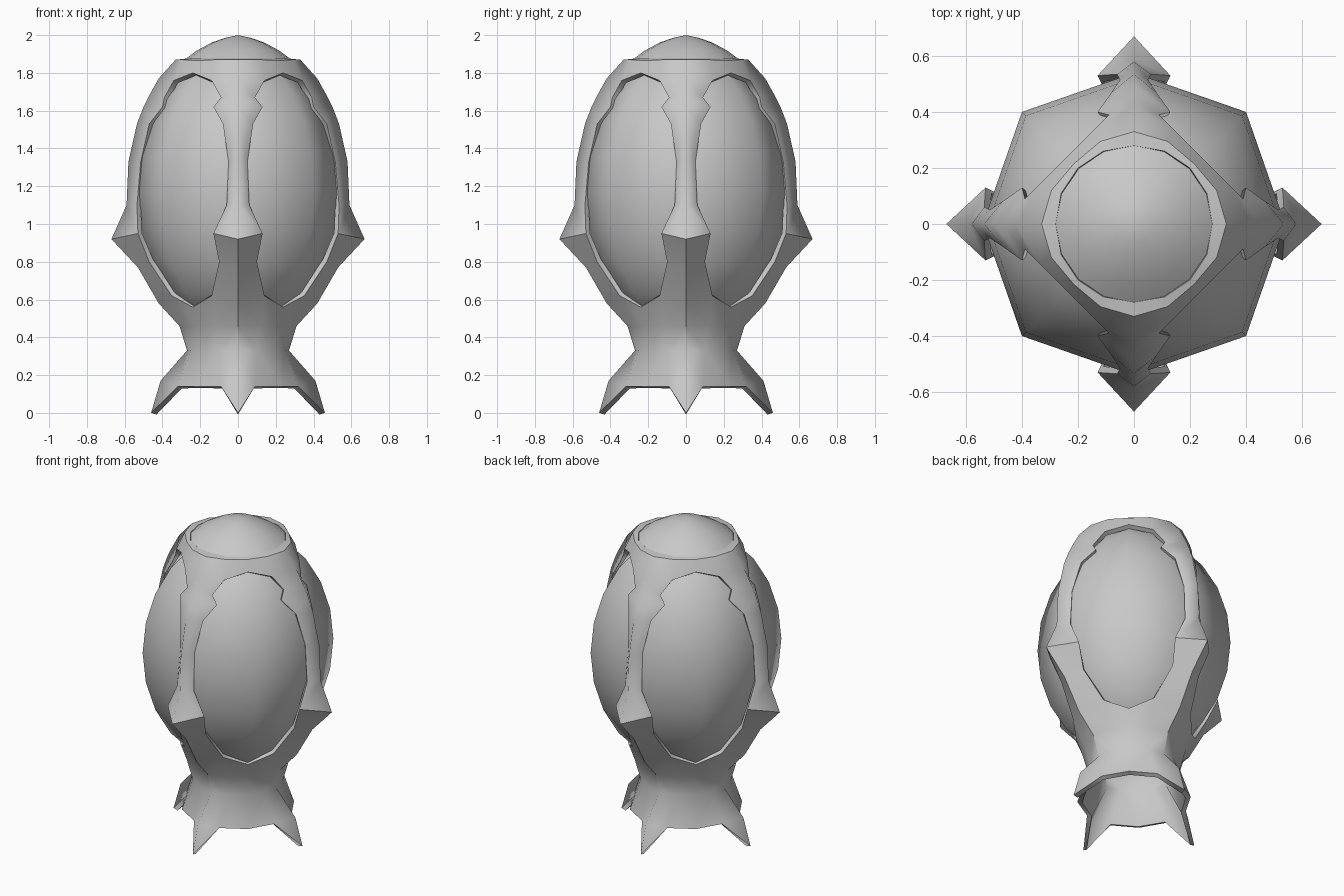
import bpy, bmesh, math
from mathutils import Vector

if "Cube" in bpy.data.objects:
    bpy.data.objects.remove(bpy.data.objects["Cube"])

grey = bpy.data.materials.new("plain grey")
grey.diffuse_color = (0.58, 0.58, 0.58, 1)
grey.use_nodes = True
grey.node_tree.nodes["Principled BSDF"].inputs["Base Color"].default_value = grey.diffuse_color


def make_object(name, bm):
    me = bpy.data.meshes.new(name)
    for f in bm.faces:
        f.smooth = True
    bm.to_mesh(me)
    bm.free()
    me.materials.append(grey)
    ob = bpy.data.objects.new(name, me)
    bpy.context.collection.objects.link(ob)
    return ob


# Frame: one eighth wedge. "a" points run down the rib ridge (radius, z)
ridge = [(.42, 1.77), (.47, 1.68), (.50, 1.62), (.535, 1.53), (.58, 1.33), (.59, 1.1),
         (.67, .92), (.53, .77), (.42, .58), (.31, .46), (.27, .33), (.41, .17), (.46, 0)]
# "e" points run down the window edge (sideways, outward, z)
edge = [(.14, .34, 1.76), (.09, .39, 1.67), (.13, .40, 1.62), (.08, .47, 1.53),
        (.05, .515, 1.33), (.06, .535, 1.1), (.13, .53, .95), (.10, .47, .80), (.14, .35, .62)]
P = {f"a{i}": (0, r, z) for i, (r, z) in enumerate(ridge)}
P.update({f"e{i}": p for i, p in enumerate(edge)})
# top rim, window top and bottom, waist and skirt
P.update(c0=(0, .28, 1.875), c1=(.11, .26, 1.875), c2=(.2, .2, 1.875),
         t0=(0, .33, 1.87), t1=(.12, .295, 1.87), t2=(.215, .215, 1.865),
         dt=(.24, .24, 1.80), db=(.24, .24, .56),
         m9=(.12, .28, .46), d9=(.215, .215, .46), m10=(.10, .25, .33), d10=(.19, .19, .33),
         m11=(.09, .32, .14), d11=(.235, .235, .14))
faces = ["c0 c1 t1 t0", "c1 c2 t2 t1", "t0 t1 e0 a0", "t1 t2 dt e0",
         "a8 e8 m9 a9", "e8 db d9 m9", "a9 m9 m10 a10", "m9 d9 d10 m10",
         "a10 m10 m11 a11", "m10 d10 d11 m11", "a11 m11 a12"]
faces += [f"a{i} e{i} e{i+1} a{i+1}" for i in range(8)]

bm = bmesh.new()
for sx in (1, -1):
    for sy in (1, -1):
        for swap in (False, True):
            for f in faces:
                vs = []
                for n in f.split():
                    a, b, z = P[n]
                    if swap:
                        a, b = b, a
                    vs.append(bm.verts.new((a * sx, b * sy, z)))
                bm.faces.new(vs)
bmesh.ops.remove_doubles(bm, verts=bm.verts, dist=.0005)
bmesh.ops.recalc_face_normals(bm, faces=bm.faces)
out = sum(f.normal.dot(Vector((f.calc_center_median().x, f.calc_center_median().y, 0)))
          for f in bm.faces)
if out < 0:
    bmesh.ops.reverse_faces(bm, faces=bm.faces)


def on_ridge(v):
    return abs(v.co.x) < .001 or abs(v.co.y) < .001


# sharp creases: open borders, lower rib ridge, spike brow and top rim
for e in bm.edges:
    u, v = e.verts
    lower = on_ridge(u) and on_ridge(v) and max(u.co.z, v.co.z) < .93 and min(u.co.z, v.co.z) > .3
    brow = all(.91 < w.co.z < .96 for w in e.verts)
    rim = all(1.86 < w.co.z < 1.872 for w in e.verts)
    e.smooth = not (e.is_boundary or lower or brow or rim)
frame = make_object("frame", bm)
solid = frame.modifiers.new("thickness", "SOLIDIFY")
solid.thickness = .03
solid.offset = -1

# Glass: eight-sided bulging egg, fullest on the diagonals
bm = bmesh.new()
bmesh.ops.create_uvsphere(bm, u_segments=8, v_segments=12, radius=1)
for v in bm.verts:
    diagonal = abs(v.co.x) > .01 and abs(v.co.y) > .01
    r = .566 if diagonal else .54
    v.co = (v.co.x * r, v.co.y * r, 1.17 + v.co.z * .75)
make_object("glass", bm)

# Cap: shallow dome
bm = bmesh.new()
profile = [(.28, 1.872), (.22, 1.917), (.14, 1.96), (.07, 1.985)]
rings = [[bm.verts.new((r * math.cos(k * math.pi / 8), r * math.sin(k * math.pi / 8), z))
          for k in range(16)] for r, z in profile]
tip = bm.verts.new((0, 0, 2))
for k in range(16):
    j = (k + 1) % 16
    for lo, hi in zip(rings, rings[1:]):
        bm.faces.new((lo[k], lo[j], hi[j], hi[k]))
    bm.faces.new((rings[-1][k], rings[-1][j], tip))
make_object("cap", bm)
